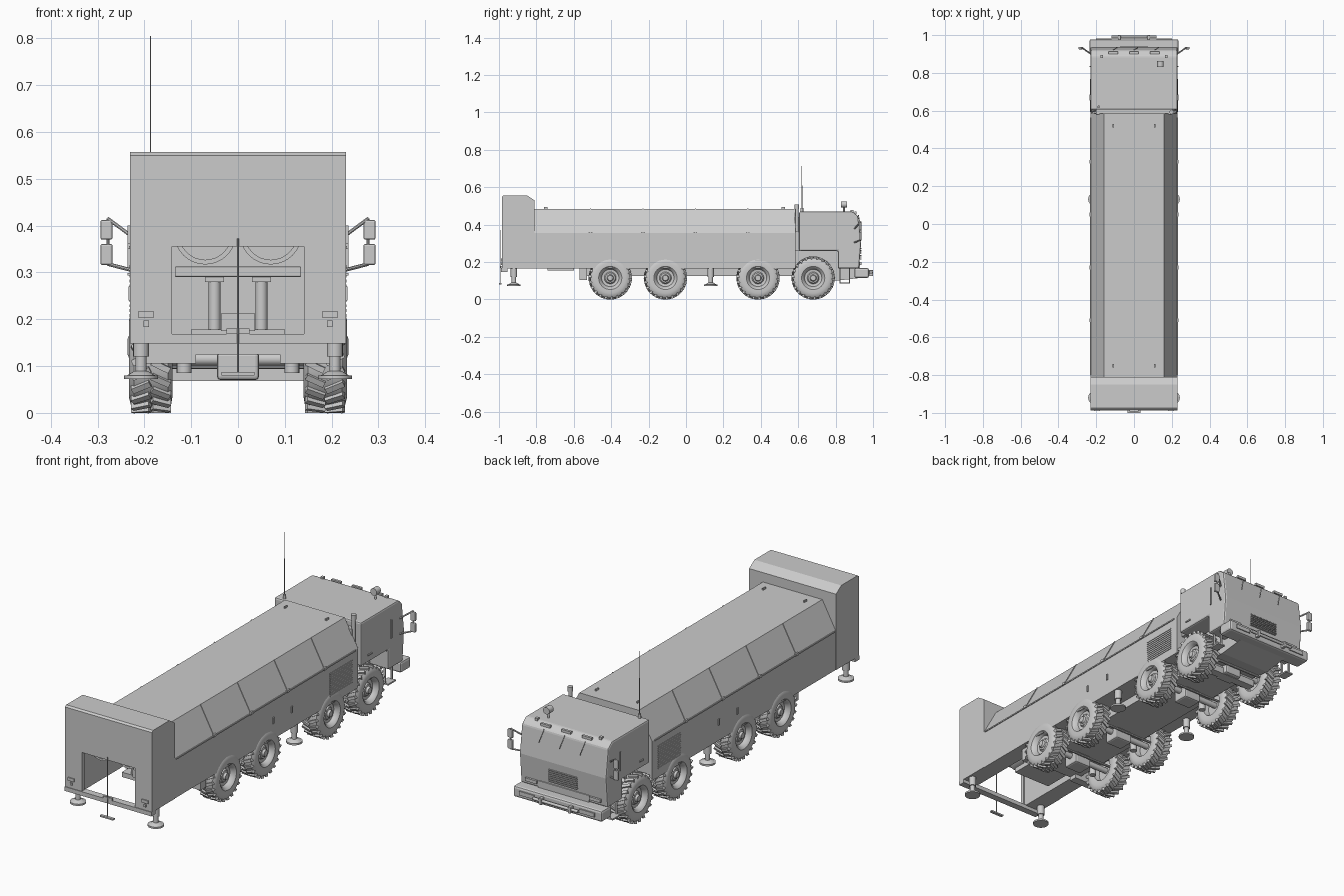
import bpy, bmesh, math
from mathutils import Matrix, Vector

old = bpy.data.objects.get("Cube")
if old:
    bpy.data.objects.remove(old, do_unlink=True)

grey = bpy.data.materials.new("light_grey")
grey.use_nodes = True
grey.diffuse_color = (0.6, 0.6, 0.6, 1)
grey.node_tree.nodes["Principled BSDF"].inputs["Base Color"].default_value = (0.6, 0.6, 0.6, 1)


def finish(name, bm, smooth=False, bevel=0):
    bmesh.ops.recalc_face_normals(bm, faces=bm.faces)
    me = bpy.data.meshes.new(name)
    bm.to_mesh(me)
    bm.free()
    me.materials.append(grey)
    ob = bpy.data.objects.new(name, me)
    bpy.context.collection.objects.link(ob)
    if bevel:
        mod = ob.modifiers.new("bevel", "BEVEL")
        mod.width, mod.segments, mod.limit_method = bevel, 2, "ANGLE"
    if smooth:
        bpy.ops.object.select_all(action="DESELECT")
        ob.select_set(True)
        bpy.context.view_layer.objects.active = ob
        bpy.ops.object.shade_smooth_by_angle(angle=math.radians(35))
    return ob


def add_box(bm, x, y, z, turn=None):
    size = Matrix.Diagonal((x[1] - x[0], y[1] - y[0], z[1] - z[0], 1))
    mid = Matrix.Translation((sum(x) / 2, sum(y) / 2, sum(z) / 2))
    bmesh.ops.create_cube(bm, size=1, matrix=(turn or Matrix()) @ mid @ size)


def box(name, x, y, z, bevel=0):
    bm = bmesh.new()
    add_box(bm, x, y, z)
    return finish(name, bm, bevel=bevel)


def pair(name, x, y, z, bevel=0):
    # the same box on both sides
    for s, side in ((1, "left"), (-1, "right")):
        box(f"{name}_{side}", sorted((s * x[0], s * x[1])), y, z, bevel)


def prism(name, pts, span, axis, bevel=0):
    # profile in the plane across the axis, extruded along it
    bm = bmesh.new()
    place = (lambda p, t: (t, p[0], p[1])) if axis == "x" else (lambda p, t: (p[0], t, p[1]))
    face = bm.faces.new([bm.verts.new(place(p, span[0])) for p in pts])
    ext = bmesh.ops.extrude_face_region(bm, geom=[face])
    move = Vector(place((0, 0), span[1] - span[0]))
    bmesh.ops.translate(bm, vec=move, verts=[v for v in ext["geom"] if isinstance(v, bmesh.types.BMVert)])
    return finish(name, bm, bevel=bevel)


def rod(name, a, b, r, r2=None, sides=16):
    a, b = Vector(a), Vector(b)
    d = b - a
    bm = bmesh.new()
    mat = Matrix.Translation((a + b) / 2) @ d.to_track_quat("Z", "Y").to_matrix().to_4x4()
    bmesh.ops.create_cone(bm, cap_ends=True, segments=sides, radius1=r,
                          radius2=r if r2 is None else r2, depth=d.length, matrix=mat)
    return finish(name, bm, True)


def lathe(bm, pts, steps=40):
    # (radius, x) profile spun about the x axis
    verts = [bm.verts.new((x, 0, r)) for r, x in pts]
    edges = [bm.edges.new(e) for e in zip(verts, verts[1:])]
    bmesh.ops.spin(bm, geom=verts + edges, cent=(0, 0, 0), axis=(1, 0, 0),
                   angle=math.tau, steps=steps, use_duplicate=False)
    bmesh.ops.remove_doubles(bm, verts=bm.verts, dist=1e-5)


def carve(ob, x, y, z):
    cutter = box("cutter", x, y, z)
    cutter.hide_render = True
    mod = ob.modifiers.new("cut", "BOOLEAN")
    mod.object, mod.operation, mod.solver = cutter, "DIFFERENCE", "EXACT"
    bpy.context.view_layer.objects.active = ob
    bpy.ops.object.modifier_apply(modifier=mod.name)
    bpy.data.objects.remove(cutter, do_unlink=True)


W = 0.229
# Main body with sloped upper panels, and the tall rear housing
hull = prism("cargo_body", [(-W, .165), (W, .165), (W, .355), (.158, .485), (-.158, .485), (-W, .355)], (-.82, .585), "y")
rear = prism("rear_housing", [(-.985, .165), (-.81, .165), (-.81, .53), (-.85, .557), (-.975, .557), (-.985, .55)], (-.231, .231), "x")
carve(rear, (-.141, .141), (-1.1, -.7), (.1, .355))
carve(rear, (-.145, .145), (-.965, -.7), (.1, .46))
carve(hull, (-.145, .145), (-.9, -.6), (.1, .46))

# Panel seams, hinges and rails on the sides
for s, side in ((1, "left"), (-1, "right")):
    for i in range(4):
        y = -.51 + .28 * i
        seam = [(s * W, .355), (s * (W + .002), .357), (s * .16, .487), (s * .158, .485)]
        prism(f"panel_seam_{side}_{i}", seam, (y - .003, y + .003), "y")
        box(f"panel_hinge_{side}_{i}", sorted((s * .228, s * .236)), (y - .01, y + .01), (.35, .362))
    for i in range(11):
        z = .205 + i * .0105
        box(f"side_louver_{side}_{i}", sorted((s * .228, s * .232)), (.37, .54), (z, z + .006))
    for y in (-.06, .08):
        box(f"side_handle_{side}", sorted((s * .228, s * .234)), (y - .004, y + .004), (.24, .27))
pair("side_rail", (.228, .233), (-.8, .565), (.35, .356))
for y in (-.75, .52):
    pair("lifting_eye", (.107, .113), (y - .01, y + .01), (.484, .494))

# Rear cavity contents: tubes, rams, cross bars
for s, side in ((1, "left"), (-1, "right")):
    bm = bmesh.new()
    lathe(bm, [(.056, 0), (.066, 0), (.066, .33), (0, .33), (0, .32), (.056, .32), (.056, 0)], 32)
    tube = finish(f"launch_tube_{side}", bm, True)
    tube.rotation_euler.z = math.pi / 2
    tube.location = (s * .07, -.94, .383)
    rod(f"lift_ram_{side}", (s * .05, -.72, .165), (s * .05, -.72, .285), .013)
    box(f"ram_clevis_{side}", sorted((s * .03, s * .07)), (-.74, -.7), (.28, .3))
box("cradle_bar", (-.135, .135), (-.75, -.71), (.29, .313), .003)
box("ram_base", (-.036, .036), (-.75, -.66), (.175, .212))
box("ram_mount", (-.1, .1), (-.74, -.6), (.155, .178))

# Rear sill, lamps and the hanging gauge pole
box("rear_sill", (-.231, .231), (-.988, -.955), (.148, .168))
pair("rear_lamp", (.18, .213), (-.99, -.984), (.203, .218))
pair("rear_reflector", (.19, .202), (-.99, -.984), (.184, .197))
rod("gauge_pole", (0, -.993, .08), (0, -.993, .372), .002, sides=8)
box("gauge_foot", (-.035, .035), (-1, -.986), (.08, .087))
box("gauge_bracket", (-.025, .025), (-.992, -.984), (.168, .18))

# Stabiliser jacks
for y in (-.92, .132):
    for s in (1, -1):
        x = s * .207
        rod("jack_sleeve", (x, y, .12), (x, y, .18), .017)
        rod("jack_piston", (x, y, .08), (x, y, .13), .012)
        rod("jack_foot", (x, y, .072), (x, y, .08), .036)
        rod("jack_foot_dome", (x, y, .08), (x, y, .09), .03, .014)

# Chassis and axles
box("chassis", (-.125, .125), (-.57, .6), (.125, .17))
pair("chassis_end", (.09, .2), (-.57, -.53), (.105, .17))
AXLES = (-.405, -.11, .385, .68)
for i, y in enumerate(AXLES):
    rod(f"axle_{i}", (-.17, y, .115), (.17, y, .115), .014)
    box(f"differential_{i}", (-.045, .045), (y - .04, y + .04), (.07, .13), .008)
    rod(f"tie_rod_{i}", (-.14, y + .06, .1), (.14, y + .06, .1), .006, sides=8)
    for s in (1, -1):
        rod(f"strut_{i}", (s * .115, y - .03, .085), (s * .115, y - .03, .165), .016)
box("steering_skid", (-.14, .14), (.66, .7), (.068, .1))

# Wheel: spun tyre and rim, then chevron tread blocks
bm = bmesh.new()
lathe(bm, [(0, .04), (.014, .04), (.018, .03), (.026, .028), (.032, .02), (.046, .022), (.052, .038),
           (.062, .046), (.082, .047), (.098, .043), (.107, .036), (.107, -.036), (.098, -.043),
           (.08, -.046), (.056, -.04), (.05, -.015), (0, -.015)])
for k in range(8):
    a = k * math.tau / 8
    spot = Matrix.Translation((.026, .024 * math.sin(a), .024 * math.cos(a)))
    bmesh.ops.create_cube(bm, size=.006, matrix=spot)
for k in range(44):
    s = 1 if k % 2 else -1
    spin = Matrix.Rotation(k * math.tau / 44, 4, "X")
    skew = Matrix.Translation((s * .021, 0, 0)) @ Matrix.Rotation(s * .45, 4, "Z")
    add_box(bm, (-.021, .021), (-.0065, .0065), (.098, .115), spin @ skew)
wheel = finish("wheel_0_left", bm, True)
for i, y in enumerate(AXLES):
    for s, side in ((1, "left"), (-1, "right")):
        ob = wheel
        if i or s < 0:
            ob = wheel.copy()
            bpy.context.collection.objects.link(ob)
        ob.name = f"wheel_{i}_{side}"
        ob.location = (s * .186, y, .115)
        ob.rotation_euler.z = 0 if s > 0 else math.pi

# Cab, with open wheel arches and a narrow core between the wheels
prism("cab", [(.605, .47), (.89, .47), (.92, .447), (.937, .31), (.925, .165), (.812, .165), (.812, .26), (.605, .26)],
      (-.231, .231), "x", .008)
prism("cab_belly", [(.58, .125), (.8, .1), (.93, .115), (.93, .2), (.8, .3), (.58, .3)], (-.135, .135), "x")
box("cab_link", (-.2, .2), (.58, .61), (.26, .44))
pair("door_handle", (.23, .236), (.655, .685), (.293, .299))
pair("door_grab_rail", (.23, .236), (.83, .836), (.31, .4))
for i in range(7):
    z = .215 + i * .009
    box(f"front_grille_slat_{i}", (-.075, .075), (.925, .939), (z, z + .005))
for x in (-.11, 0, .11):
    box("wiper_base", (x - .025, x + .025), (.9, .912), (.458, .47))
    rod("wiper_arm", (x, .922, .45), (x + .02, .934, .385), .002, sides=6)
pair("roof_marker", (.163, .178), (.88, .895), (.465, .478))
pair("front_lamp", (.14, .2), (.92, .938), (.185, .2))

# Bumper, tow bar and side steps
box("bumper", (-.236, .236), (.9, .978), (.115, .168), .01)
pair("bumper_slot", (.12, .2), (.975, .983), (.133, .152))
rod("tow_bar", (-.12, .99, .142), (.12, .99, .142), .007)
pair("tow_hook", (.07, .085), (.97, 1), (.125, .157), .003)
for y in (.82, .872):
    pair("step_post", (.2, .21), (y, y + .006), (.085, .17))
pair("step_tread", (.185, .225), (.82, .878), (.085, .092))

# Mirrors on bent arms
for s, side in ((1, "left"), (-1, "right")):
    rod(f"mirror_arm_top_{side}", (s * .228, .9, .378), (s * .278, .935, .415), .004, sides=8)
    rod(f"mirror_arm_low_{side}", (s * .228, .9, .305), (s * .278, .935, .318), .004, sides=8)
    rod(f"mirror_post_{side}", (s * .278, .935, .318), (s * .278, .935, .415), .003, sides=8)
pair("mirror_large", (.268, .294), (.925, .938), (.37, .412), .004)
pair("mirror_small", (.268, .294), (.925, .938), (.316, .361), .004)

# Roof searchlight, exhaust and aerial
rod("searchlight_post", (.14, .845, .465), (.14, .845, .5), .005)
rod("searchlight", (.14, .83, .508), (.14, .862, .508), .017)
rod("exhaust_pipe", (.2, .593, .36), (.2, .593, .49), .009)
rod("exhaust_cap", (.2, .593, .485), (.2, .593, .508), .012)
rod("aerial_base", (-.187, .62, .465), (-.187, .62, .49), .007)
rod("aerial", (-.187, .62, .485), (-.187, .62, .805), .002, .0008, sides=6)
